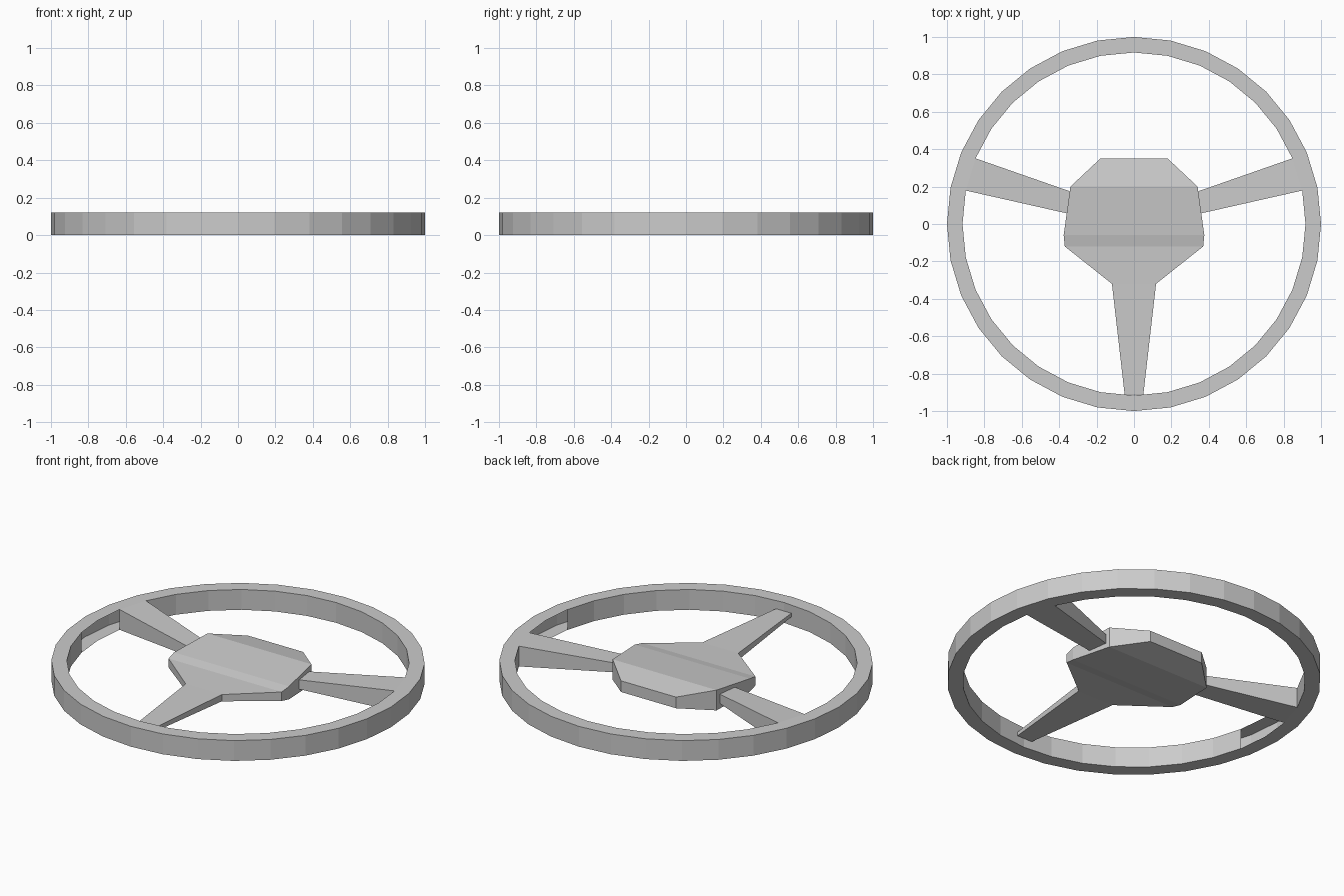
import bpy, bmesh, math

if "Cube" in bpy.data.objects:
    bpy.data.objects.remove(bpy.data.objects["Cube"])

H = 0.12          # rim height
R_OUT, R_IN = 1.0, 0.917
N = 32


def finish(name, bm, recalc=True):
    if recalc:
        bmesh.ops.recalc_face_normals(bm, faces=bm.faces)
    mesh = bpy.data.meshes.new(name)
    bm.to_mesh(mesh)
    bm.free()
    obj = bpy.data.objects.new(name, mesh)
    bpy.context.collection.objects.link(obj)
    return obj


def ring_point(i, r):
    a = 2 * math.pi * i / N
    return r * math.cos(a), r * math.sin(a)


# Rim: hollow square-section ring, open on the inside at and below each side spoke
bm = bmesh.new()
section = [(R_OUT, 0), (R_OUT, H), (R_IN, H), (R_IN, 0)]
rings = [[bm.verts.new((*ring_point(i, r), z)) for r, z in section] for i in range(N)]
open_segments = {N - 1, 0, 1, 14, 15, 16}
for i in range(N):
    a, b = rings[i], rings[(i + 1) % N]
    for k in range(4):
        if k == 2 and i in open_segments:
            continue
        m = (k + 1) % 4
        bm.faces.new((a[k], b[k], b[m], a[m]))
finish("rim", bm)

# Hub with lower spoke: rows of (y, half width, bottom z, top z)
rows = [(0.35, 0.18, 0.027, 0.093), (0.20, 0.34, 0.0, 0.12),
        (-0.06, 0.376, 0.022, 0.098), (-0.12, 0.37, 0.033, 0.086),
        (-0.32, 0.118, 0.04, 0.08), (-0.912, 0.05, 0.05, 0.072)]
bm = bmesh.new()
loops = [[bm.verts.new(p) for p in ((-w, y, z0), (w, y, z0), (w, y, z1), (-w, y, z1))]
         for y, w, z0, z1 in rows]
for a, b in zip(loops, loops[1:]):
    for k in range(4):
        m = (k + 1) % 4
        bm.faces.new((a[k], a[m], b[m], b[k]))
bm.faces.new(loops[0])
bm.faces.new(loops[-1])
finish("hub_and_lower_spoke", bm)

# Side spokes: tapered bars running from the hub to the rim corners
upper, lower = ring_point(2, R_IN), ring_point(1, R_IN)
for side, name in ((1, "right_spoke"), (-1, "left_spoke")):
    bm = bmesh.new()
    ends = []
    for (p, q), z0, z1 in ((((0.335, 0.172), (0.35, 0.055)), 0.033, 0.087),
                           ((upper, lower), 0.0, H)):
        ends.append([bm.verts.new((side * x, y, z))
                     for (x, y), z in ((p, z0), (q, z0), (q, z1), (p, z1))])
    for k in range(4):
        m = (k + 1) % 4
        bm.faces.new((ends[0][k], ends[0][m], ends[1][m], ends[1][k]))
    finish(name, bm)
